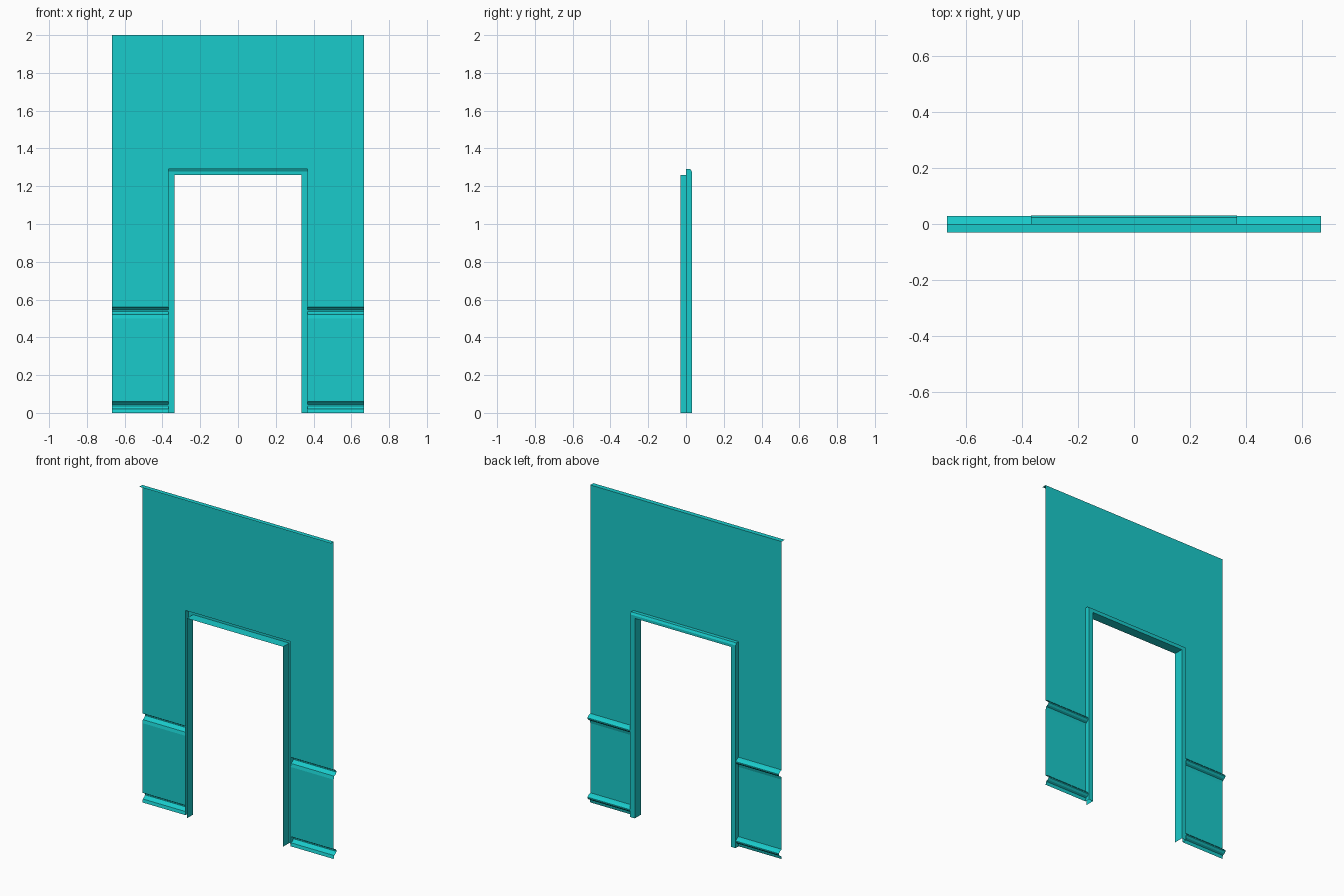
import bpy

if "Cube" in bpy.data.objects:
    bpy.data.objects.remove(bpy.data.objects["Cube"])

W, H = 0.667, 2.0            # half width and height of the wall sheet
OPEN_X, TRIM_X = 0.335, 0.367  # opening and trim half widths
OPEN_Z, TRIM_Z = 1.26, 1.29
FRONT, BACK = -0.03, 0.031

teal = bpy.data.materials.new("teal")
teal.diffuse_color = (0.01, 0.6, 0.6, 1)
teal.use_nodes = True
teal.node_tree.nodes["Principled BSDF"].inputs["Base Color"].default_value = teal.diffuse_color


def sheet(name, row_a, row_b, mirror=False):
    """Open strip of quads between two matching rows of points."""
    n = len(row_a)
    faces = [(i, i + 1, n + i + 1, n + i) for i in range(n - 1)]
    mesh = bpy.data.meshes.new(name)
    mesh.from_pydata(row_a + row_b, [], faces)
    mesh.materials.append(teal)
    obj = bpy.data.objects.new(name, mesh)
    bpy.context.collection.objects.link(obj)
    if mirror:
        mod = obj.modifiers.new("mirror", 'MIRROR')
        mod.use_mirror_merge = False
    return obj


def along_x(name, profile, x0, x1, mirror=False):
    """Extrude a (y, z) profile along x."""
    return sheet(name, [(x0, y, z) for y, z in profile],
                 [(x1, y, z) for y, z in profile], mirror)


# Side walls: one sheet folded into skirting and chair rail
moulding = [(0, 0), (0.005, 0.02), (0.018, 0.026), (0.028, 0.037),
            (0.028, 0.044), (0.016, 0.056), (0, 0.061)]
side = [(y, z + base) for base in (0, 0.5) for y, z in moulding]
along_x("side_wall", side + [(0, TRIM_Z)], TRIM_X, W, mirror=True)

# Wall above the doorway with the forward top flange
along_x("upper_wall", [(0, TRIM_Z), (0, H), (FRONT, H)], -W, W)

# Door header: chamfered hollow trim and soffit; ends widen to the trim edge
header = [(0, TRIM_Z, TRIM_X), (0.023, TRIM_Z, TRIM_X),
          (BACK, 1.277, TRIM_X), (BACK, OPEN_Z, TRIM_X)]
sheet("door_header_trim", [(-x, y, z) for y, z, x in header],
      [(x, y, z) for y, z, x in header])
along_x("door_soffit", [(BACK, OPEN_Z), (FRONT, OPEN_Z)], -OPEN_X, OPEN_X)

# Door jambs: wall edge, trim face and reveal
jamb = [(TRIM_X, 0), (TRIM_X, 0.023), (TRIM_X, BACK), (OPEN_X, BACK), (OPEN_X, FRONT)]
tops = [TRIM_Z, TRIM_Z, 1.277, OPEN_Z, OPEN_Z]
sheet("door_jamb", [(x, y, 0) for x, y in jamb],
      [(x, y, OPEN_Z if x == OPEN_X else t) for (x, y), t in zip(jamb[:3], tops)]
      + [(OPEN_X, BACK, OPEN_Z), (OPEN_X, FRONT, OPEN_Z)], mirror=True)
